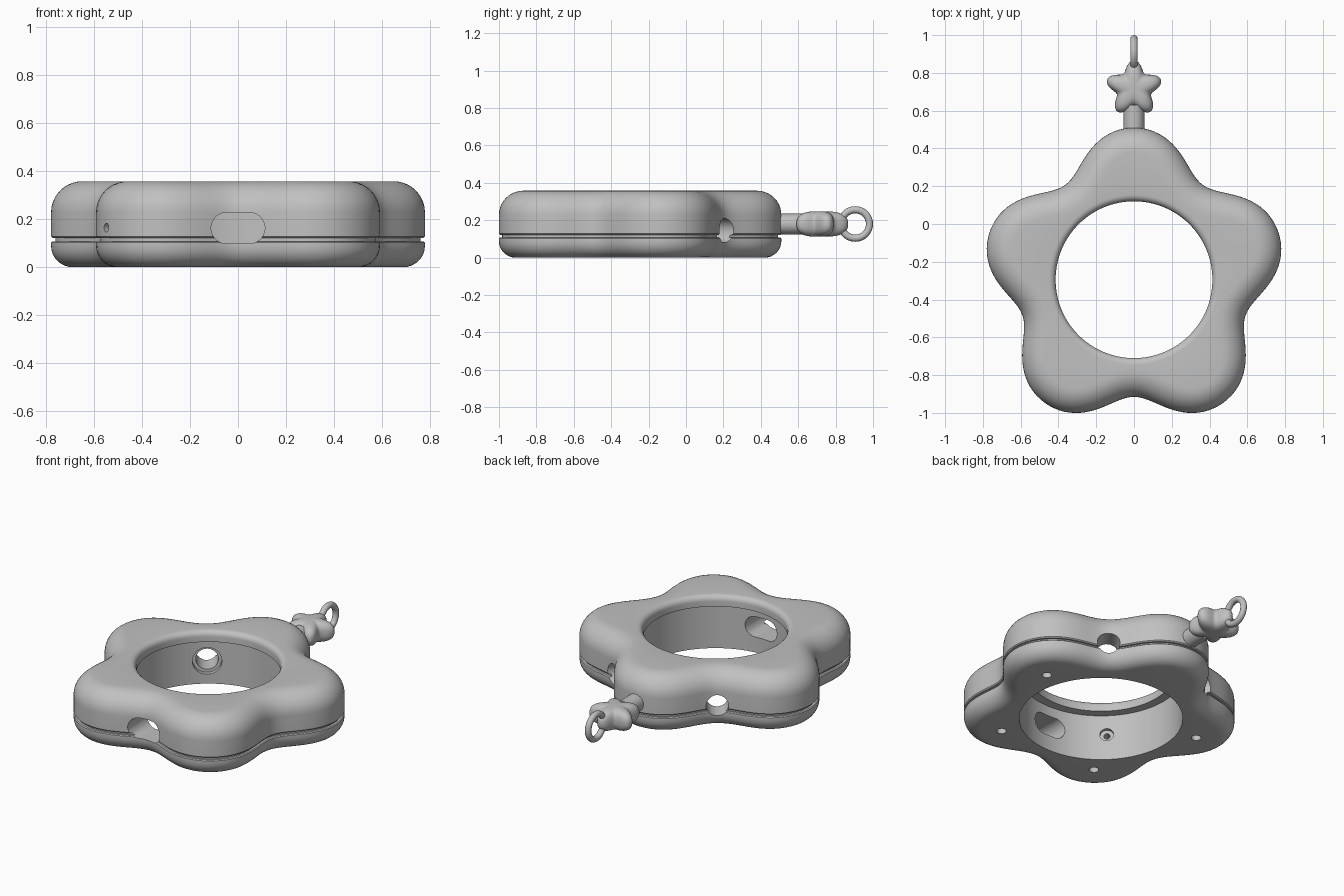
import bpy, bmesh
from math import sin, cos, pi, radians
from mathutils import Vector, Matrix

cube = bpy.data.objects.get("Cube")
if cube:
    bpy.data.objects.remove(cube, do_unlink=True)

CENTRE = Vector((0, -0.295, 0))
SIDES = 180

grey = bpy.data.materials.new("plain grey")
grey.use_nodes = True
colour = (0.53, 0.53, 0.53, 1)
grey.diffuse_color = colour
grey.node_tree.nodes["Principled BSDF"].inputs["Base Color"].default_value = colour


def make(name, bm):
    bmesh.ops.recalc_face_normals(bm, faces=bm.faces)
    mesh = bpy.data.meshes.new(name)
    bm.to_mesh(mesh)
    bm.free()
    mesh.materials.append(grey)
    obj = bpy.data.objects.new(name, mesh)
    bpy.context.collection.objects.link(obj)
    return obj


def loft(name, rings, closed=False):
    """Skin a list of point rings; closed joins last to first, otherwise cap the ends."""
    bm = bmesh.new()
    loops = [[bm.verts.new(p) for p in ring] for ring in rings]
    pairs = list(zip(loops, loops[1:]))
    if closed:
        pairs.append((loops[-1], loops[0]))
    for a, b in pairs:
        n = len(a)
        for i in range(n):
            j = (i + 1) % n
            bm.faces.new((a[i], a[j], b[j], b[i]))
    if not closed:
        bm.faces.new(loops[0])
        bm.faces.new(loops[-1])
    return make(name, bm)


def star_point(a):
    t = 5 * (a - pi / 2)
    r = 0.7215 + 0.0925 * cos(t) - 0.009 * cos(2 * t)
    return Vector((r * cos(a), r * sin(a), 0))


def star_ring(inset, z):
    ring = []
    for i in range(SIDES):
        a = 2 * pi * i / SIDES + pi / 2
        d = star_point(a + 0.002) - star_point(a - 0.002)
        normal = Vector((d.y, -d.x, 0)).normalized()
        ring.append(CENTRE + star_point(a) - normal * inset + Vector((0, 0, z)))
    return ring


def round_ring(r, z):
    angles = [2 * pi * i / SIDES + pi / 2 for i in range(SIDES)]
    return [CENTRE + Vector((r * cos(a), r * sin(a), z)) for a in angles]


def quarter(steps):
    return [pi / 2 * i / steps for i in range(steps + 1)]


# Upper shell: rounded star wall, flat top, soft inner lip
TOP, SEAM, R_TOP, R_LIP = 0.358, 0.122, 0.13, 0.035
rings = [star_ring(0.006, SEAM), star_ring(0, SEAM + 0.006)]
rings += [star_ring(R_TOP * (1 - cos(t)), TOP - R_TOP * (1 - sin(t))) for t in quarter(10)]
rings += [round_ring(0.415 + R_LIP * (1 - sin(t)), TOP - R_LIP * (1 - cos(t))) for t in quarter(6)]
rings += [round_ring(0.415, 0.29), round_ring(0.47, 0.29), round_ring(0.47, SEAM)]
upper_shell = loft("upper_shell", rings, closed=True)

# Base plate with a recessed step that forms the seam groove
R_BASE = 0.09
rings = [round_ring(0.47, SEAM), round_ring(0.47, 0)]
rings += [star_ring(R_BASE * (1 - sin(t)), R_BASE * (1 - cos(t))) for t in quarter(8)]
rings += [star_ring(0, 0.103), star_ring(0.005, 0.108), star_ring(0.018, 0.108), star_ring(0.018, SEAM)]
base_plate = loft("base_plate", rings, closed=True)


# Cutters for ports and screw holes
def port(azimuth, z, radius, half_flat, near, far):
    """Rounded slot prism running outwards from the centre."""
    a = radians(azimuth)
    out, side = Vector((cos(a), sin(a), 0)), Vector((-sin(a), cos(a), 0))
    section = []
    for i in range(32):
        t = 2 * pi * (i + 0.5) / 32
        flat = half_flat if cos(t) > 0 else -half_flat
        section.append(side * (radius * cos(t) + flat) + Vector((0, 0, z + radius * sin(t))))
    return loft("cutter", [[CENTRE + out * d + p for p in section] for d in (near, far)])


def screw_hole(azimuth):
    a = radians(azimuth)
    spot = CENTRE + Vector((cos(a), sin(a), 0)) * 0.59
    ring = [Vector((cos(pi * i / 12), sin(pi * i / 12), 0)) * 0.028 + spot for i in range(24)]
    return loft("cutter", [[p + Vector((0, 0, z)) for p in ring] for z in (-0.05, 0.06)])


cutters = [port(-90, 0.163, 0.065, 0.047, 0.3, 0.9)]
for azimuth in (54, 126):
    cutters.append(port(azimuth, 0.145, 0.065, 0, 0.3, 0.9))
    cutters.append(port(azimuth, 0.145, 0.085, 0, 0.3, 0.495))
cutters.append(port(-134, 0.165, 0.018, 0, 0.3, 0.95))
cutters.append(port(-134, 0.165, 0.04, 0, 0.3, 0.49))
cutters += [screw_hole(azimuth) for azimuth in (18, -54, -126, 162)]

for part in (upper_shell, base_plate):
    for cutter in cutters:
        cutter.hide_render = True
        mod = part.modifiers.new("cut", 'BOOLEAN')
        mod.operation = 'DIFFERENCE'
        mod.solver = 'EXACT'
        mod.object = cutter
    bpy.context.view_layer.update()
    evaluated = part.evaluated_get(bpy.context.evaluated_depsgraph_get())
    mesh = bpy.data.meshes.new_from_object(evaluated)
    part.modifiers.clear()
    part.data = mesh
for cutter in cutters:
    bpy.data.objects.remove(cutter, do_unlink=True)

# Stem joining the charm to the shell
bm = bmesh.new()
bmesh.ops.create_cone(bm, cap_ends=True, segments=32, radius1=0.055, radius2=0.055, depth=0.18,
                      matrix=Matrix.Translation((0, 0.54, 0.18)) @ Matrix.Rotation(pi / 2, 4, 'X'))
charm_stem = make("charm_stem", bm)

# Puffy star charm
rings = []
for k in range(-11, 12):
    t = pi / 2 * k / 11.3
    scale = cos(t) ** 0.6
    z = 0.18 + 0.068 * (1 if k > 0 else -1) * abs(sin(t)) ** 0.85
    ring = []
    for i in range(80):
        a = 2 * pi * i / 80 + pi / 2
        r = scale * (0.123 + 0.027 * cos(5 * (a - pi / 2)))
        ring.append(Vector((r * cos(a), 0.717 + r * sin(a), z)))
    rings.append(ring)
charm_star = loft("charm_star", rings)

# Upright hanging ring
rings = []
for i in range(48):
    a = 2 * pi * i / 48
    tube = [2 * pi * j / 16 for j in range(16)]
    rings.append([Vector((0.019 * sin(t), 0.905 + (0.076 + 0.019 * cos(t)) * cos(a),
                          0.18 + (0.076 + 0.019 * cos(t)) * sin(a))) for t in tube])
charm_ring = loft("charm_ring", rings, closed=True)

# Smooth shading with crisp edges
bpy.ops.object.select_all(action='DESELECT')
for obj in (upper_shell, base_plate, charm_stem, charm_star, charm_ring):
    obj.select_set(True)
    bpy.context.view_layer.objects.active = obj
bpy.ops.object.shade_smooth_by_angle(angle=radians(35))
